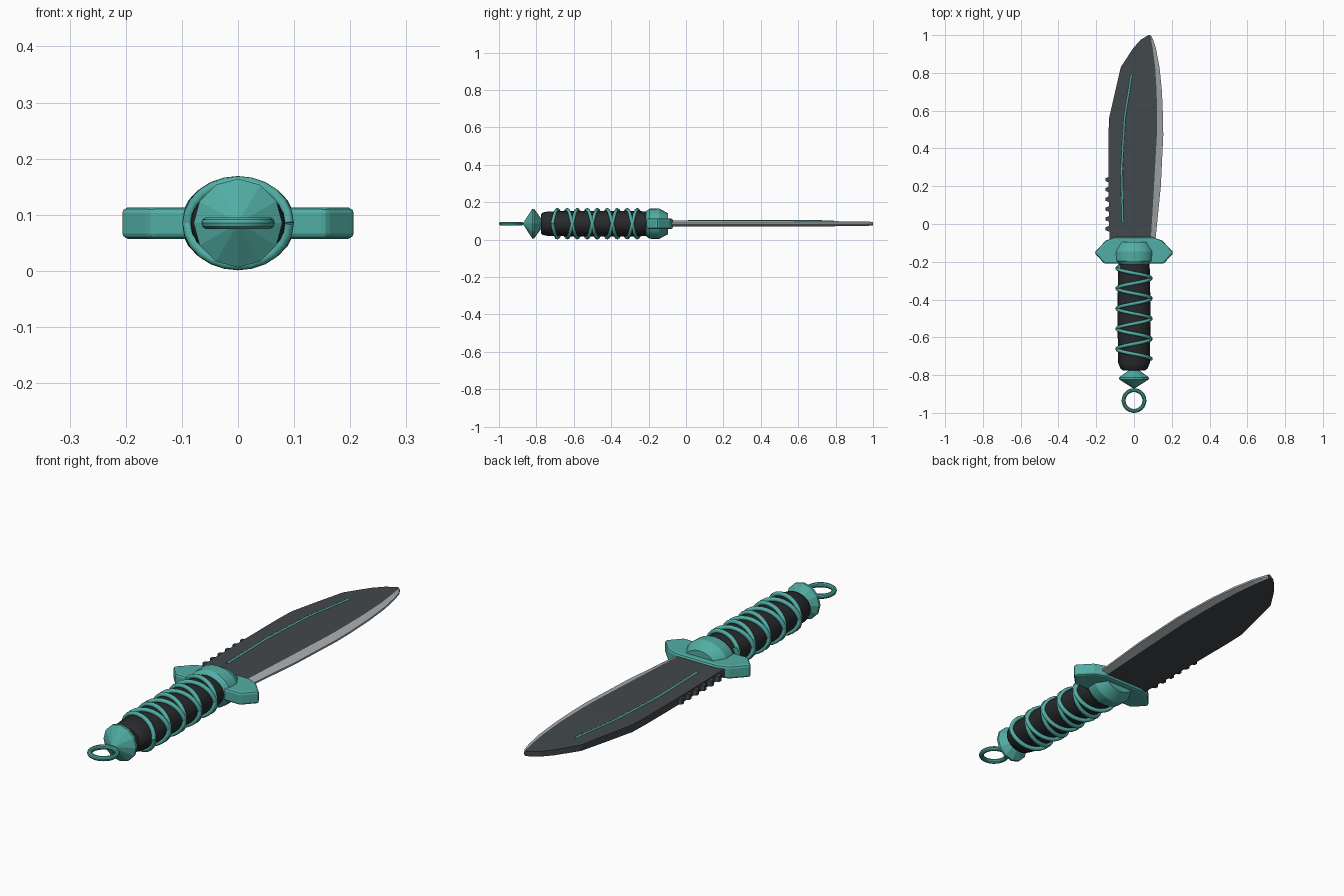
import bpy, bmesh
from math import sin, cos, pi

if "Cube" in bpy.data.objects:
    bpy.data.objects.remove(bpy.data.objects["Cube"])

ZC = 0.085  # height of the knife's long axis


def material(name, rgb):
    m = bpy.data.materials.new(name)
    m.diffuse_color = (*rgb, 1)
    m.use_nodes = True
    m.node_tree.nodes["Principled BSDF"].inputs["Base Color"].default_value = m.diffuse_color
    return m


TEAL = material("teal", (0.083, 0.42, 0.37))
STEEL = material("dark_steel", (0.055, 0.065, 0.072))
EDGE = material("bright_edge", (0.40, 0.43, 0.45))
GRIP = material("black_grip", (0.02, 0.022, 0.024))


def finish(name, bm, mats, smooth=None, bevel=0):
    bmesh.ops.recalc_face_normals(bm, faces=bm.faces)
    me = bpy.data.meshes.new(name)
    bm.to_mesh(me)
    bm.free()
    ob = bpy.data.objects.new(name, me)
    bpy.context.collection.objects.link(ob)
    for m in mats:
        me.materials.append(m)
    if bevel:
        b = ob.modifiers.new("bevel", 'BEVEL')
        b.width, b.segments = bevel, 2
    if smooth:
        bpy.ops.object.select_all(action='DESELECT')
        bpy.context.view_layer.objects.active = ob
        ob.select_set(True)
        bpy.ops.object.shade_smooth_by_angle(angle=smooth)
    return ob


def loft(bm, rings):
    loops = [[bm.verts.new(p) for p in ring] for ring in rings]
    n = len(loops[0])
    faces = []
    for a, b in zip(loops, loops[1:]):
        for i in range(n):
            j = (i + 1) % n
            faces.append((i, bm.faces.new((a[i], a[j], b[j], b[i]))))
    bm.faces.new(loops[0])
    bm.faces.new(loops[-1])
    return faces


def lathe(name, profile, sides, mat, smooth=None):
    # profile: (y, x radius, z radius)
    bm = bmesh.new()
    loft(bm, [[(rx * cos(2 * pi * i / sides), y, ZC + rz * sin(2 * pi * i / sides))
               for i in range(sides)] for y, rx, rz in profile])
    return finish(name, bm, [mat], smooth)


def prism(name, outline, z0, z1, mat, bevel=0):
    bm = bmesh.new()
    loft(bm, [[(x, y, z) for x, y in outline] for z in (z0, z1)])
    return finish(name, bm, [mat], bevel=bevel)


def tube(name, points, radius, mat):
    cu = bpy.data.curves.new(name, 'CURVE')
    cu.dimensions = '3D'
    cu.bevel_depth, cu.bevel_resolution, cu.use_fill_caps = radius, 2, True
    sp = cu.splines.new('POLY')
    sp.points.add(len(points) - 1)
    for p, co in zip(sp.points, points):
        p.co = (*co, 1)
    cu.materials.append(mat)
    ob = bpy.data.objects.new(name, cu)
    bpy.context.collection.objects.link(ob)


# Blade: stations of y, spine x, bevel x, edge x, half thickness
stations = [(-0.10, -0.13, 0.088, 0.112, 0.016), (0.20, -0.135, 0.106, 0.142, 0.016),
            (0.47, -0.135, 0.121, 0.155, 0.016), (0.56, -0.132, 0.122, 0.154, 0.016),
            (0.70, -0.100, 0.120, 0.148, 0.015), (0.83, -0.070, 0.112, 0.135, 0.013),
            (0.93, -0.005, 0.099, 0.116, 0.012), (0.975, 0.035, 0.090, 0.102, 0.011),
            (1.0, 0.076, 0.082, 0.088, 0.010)]
bm = bmesh.new()
sides = loft(bm, [[(s, y, ZC + t), (b, y, ZC + t), (e, y, ZC + 0.004),
                   (e, y, ZC - 0.004), (b, y, ZC - t), (s, y, ZC - t)]
                  for y, s, b, e, t in stations])
for i, f in sides:
    f.material_index = 1 if i in (1, 2, 3) else 0
finish("blade", bm, [STEEL, EDGE])

# Teeth along the spine
for k in range(6):
    y = -0.025 + k * 0.052
    prism(f"spine_tooth_{k + 1}", [(-0.125, y - 0.018), (-0.15, y - 0.008), (-0.15, y + 0.008),
                                   (-0.125, y + 0.018)], ZC - 0.012, ZC + 0.012, STEEL)

# Inlaid line on the blade face
tube("blade_inlay", [(-0.06, 0.01, ZC + 0.014), (-0.065, 0.3, ZC + 0.014),
                     (-0.05, 0.56, ZC + 0.014), (-0.013, 0.79, ZC + 0.012)], 0.006, TEAL)

# Cross guard, mirrored half outline
half = [(0.10, -0.07), (0.15, -0.088), (0.21, -0.152), (0.157, -0.21)]
prism("guard", half + [(-x, y) for x, y in reversed(half)], 0.057, 0.113, TEAL, bevel=0.01)

# Collar dome, grip and pommel
lathe("collar", [(-0.215, 0.078, 0.066), (-0.195, 0.100, 0.080), (-0.145, 0.102, 0.082),
                 (-0.095, 0.075, 0.055)], 24, TEAL, 0.5)
lathe("grip", [(-0.775, 0.060, 0.050), (-0.765, 0.072, 0.060), (-0.735, 0.084, 0.066),
               (-0.48, 0.088, 0.069), (-0.24, 0.084, 0.067), (-0.19, 0.078, 0.064)], 24, GRIP, 0.6)
lathe("pommel", [(-0.868, 0.008, 0.008), (-0.822, 0.079, 0.079), (-0.812, 0.079, 0.079),
                 (-0.772, 0.024, 0.024)], 12, TEAL)

# Two counter-wound cords around the grip
turns, steps = 4.6, 24
n = int(turns * steps)
for name, d in (("cord_right", 1), ("cord_left", -1)):
    pts = []
    for i in range(n + 1):
        a = 2 * pi * i / steps
        pts.append((0.090 * cos(a), -0.715 + 0.49 * i / n, ZC + d * 0.0745 * sin(a)))
    tube(name, pts, 0.0095, TEAL)

# Lanyard ring
bpy.ops.mesh.primitive_torus_add(major_segments=32, minor_segments=10, major_radius=0.055,
                                 minor_radius=0.0105, location=(0, -0.9345, ZC))
ring = bpy.context.object
ring.name = "lanyard_ring"
ring.data.materials.append(TEAL)
bpy.ops.object.shade_smooth_by_angle()
